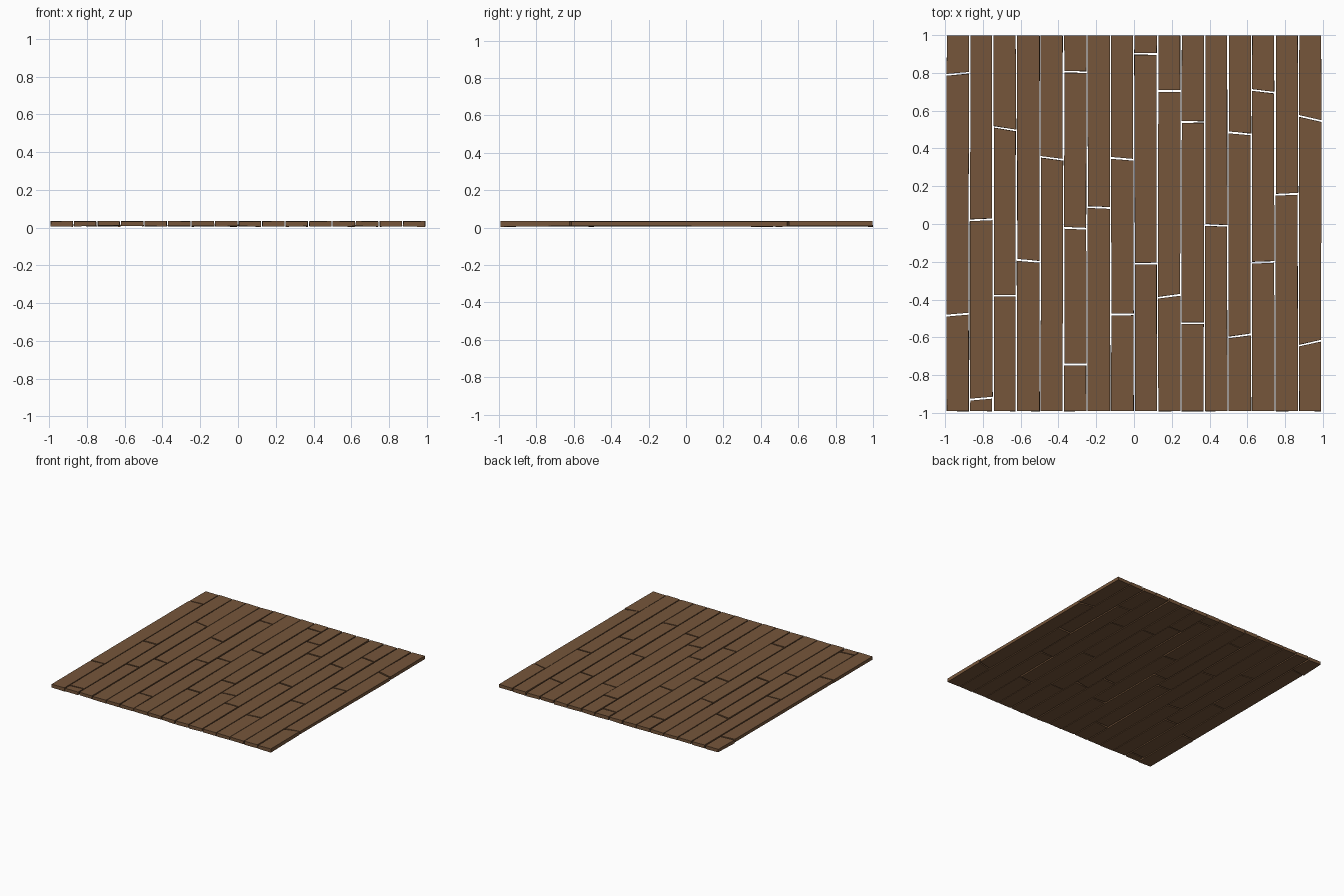
import bpy, bmesh, random

if "Cube" in bpy.data.objects:
    bpy.data.objects.remove(bpy.data.objects["Cube"])
random.seed(4)

wood = bpy.data.materials.new("brown wood")
wood.diffuse_color = (0.18, 0.092, 0.043, 1)
wood.use_nodes = True
wood.node_tree.nodes["Principled BSDF"].inputs["Base Color"].default_value = wood.diffuse_color

COLS = 16
PITCH = 0.1244
WIDTH = 0.117
GAP = 0.01
Z0, Z1 = 0.007, 0.034

# end joints per column, from back to front: (y at left edge, y at right edge)
JOINTS = [
    [(0.79, 0.80), (-0.485, -0.475)],
    [(0.02, 0.025), (-0.93, -0.92)],
    [(0.515, 0.495), (-0.38, -0.38)],
    [(-0.19, -0.2)],
    [(0.355, 0.34)],
    [(0.805, 0.805), (-0.02, -0.025), (-0.745, -0.745)],
    [(0.09, 0.085)],
    [(0.35, 0.34), (-0.48, -0.48)],
    [(0.9, 0.9), (-0.21, -0.21)],
    [(0.705, 0.705), (-0.39, -0.375)],
    [(0.54, 0.54), (-0.525, -0.525)],
    [(-0.005, -0.01)],
    [(0.485, 0.475), (-0.6, -0.585)],
    [(0.71, 0.695), (-0.205, -0.2)],
    [(0.155, 0.16)],
    [(0.572, 0.545), (-0.643, -0.618)],
]


def jit(a):
    return random.uniform(-a, a)


def plank(name, x0, x1, back, front):
    """Slightly warped box between a slanted back end and a slanted front end."""
    bm = bmesh.new()
    outline = [(x0, front[0]), (x1, front[1]), (x1, back[1]), (x0, back[0])]
    low, high = [], []
    for x, y in outline:
        x += jit(0.002)
        low.append(bm.verts.new((x + jit(0.0015), y + jit(0.002), Z0 + jit(0.003))))
        high.append(bm.verts.new((x, y, Z1 + jit(0.002))))
    bm.faces.new(high)
    bm.faces.new(low[::-1])
    for i in range(4):
        j = (i + 1) % 4
        bm.faces.new((low[i], low[j], high[j], high[i]))
    me = bpy.data.meshes.new(name)
    bm.to_mesh(me)
    bm.free()
    me.materials.append(wood)
    bpy.context.collection.objects.link(bpy.data.objects.new(name, me))


# rows of floor planks, split at the joints
for c in range(COLS):
    xc = (c - (COLS - 1) / 2) * PITCH
    x0, x1 = xc - WIDTH / 2, xc + WIDTH / 2
    ends = [(0.997, 0.997)] + JOINTS[c] + [(-0.991, -0.991)]
    for k in range(len(ends) - 1):
        back = tuple(y - (GAP / 2 if k else 0) for y in ends[k])
        last = k == len(ends) - 2
        front = tuple(y + (0 if last else GAP / 2) for y in ends[k + 1])
        plank(f"floor_plank_{c + 1}_{k + 1}", x0, x1, back, front)
